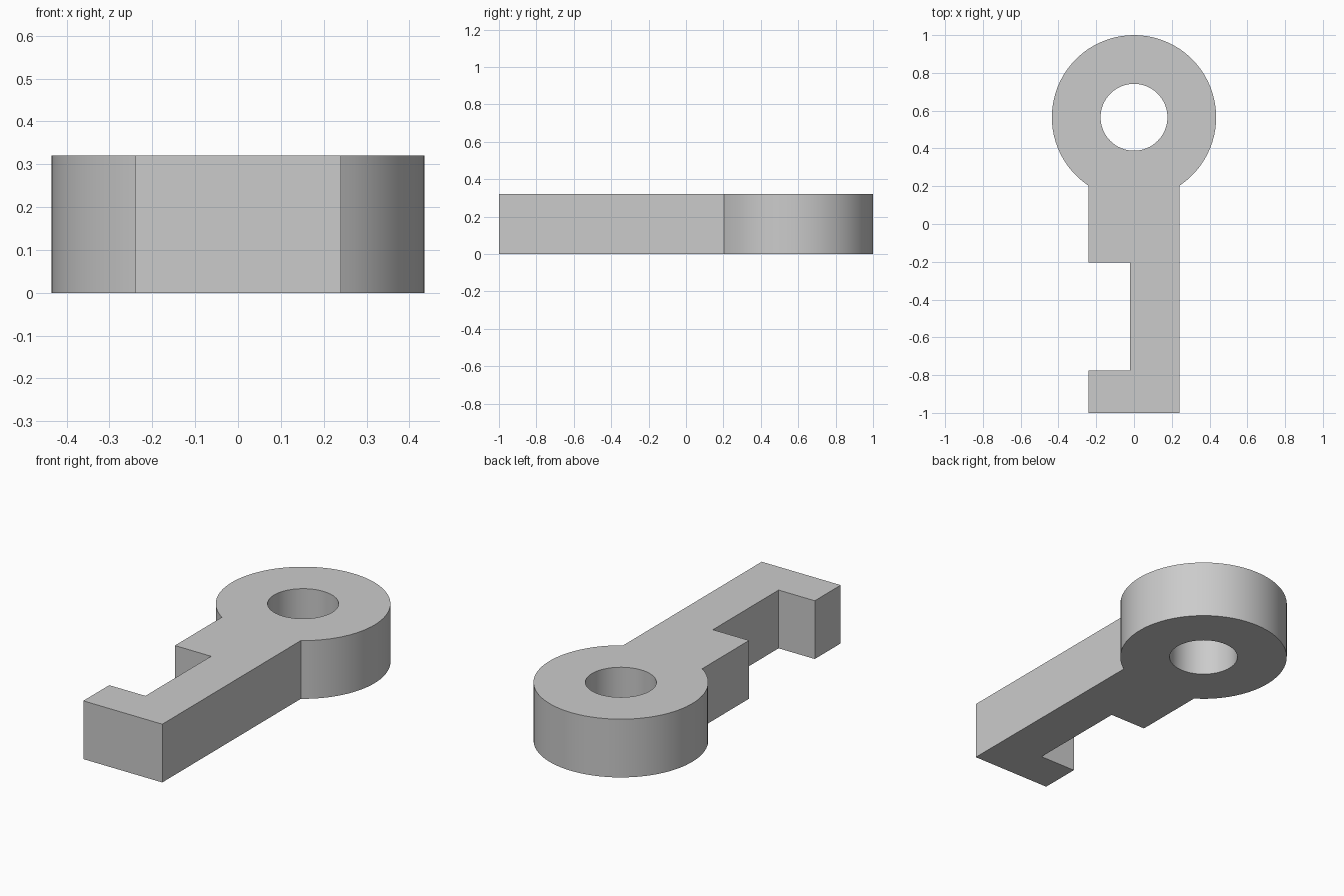
import bpy, bmesh, math
from mathutils import Vector

cube = bpy.data.objects.get("Cube")
if cube:
    bpy.data.objects.remove(cube, do_unlink=True)

HEIGHT = 0.32
HALF_WIDTH = 0.24
RING_Y, RING_R, HOLE_R = 0.565, 0.435, 0.177

grey = bpy.data.materials.new("plain grey")
grey.use_nodes = True
colour = (0.6, 0.6, 0.6, 1)
grey.diffuse_color = colour
grey.node_tree.nodes["Principled BSDF"].inputs["Base Color"].default_value = colour


def arc(radius, start, end, steps):
    """Points along an arc around the ring centre."""
    angles = [start + (end - start) * i / steps for i in range(steps + 1)]
    return [(radius * math.cos(a), RING_Y + radius * math.sin(a)) for a in angles]


def add_loop(bm, points):
    """Closed loop of edges on the ground plane."""
    verts = [bm.verts.new((x, y, 0)) for x, y in points]
    return [bm.edges.new((v, verts[i - 1])) for i, v in enumerate(verts)]


# Outline: round head that runs into the straight shank, notched on one side
neck = math.acos(HALF_WIDTH / RING_R)
outline = arc(RING_R, -neck, math.pi + neck, 60)
outline += [(-HALF_WIDTH, -0.205), (-0.02, -0.205),
            (-0.02, -0.775), (-HALF_WIDTH, -0.775),
            (-HALF_WIDTH, -1), (HALF_WIDTH, -1)]
hole = arc(HOLE_R, 0, math.tau, 64)[:-1]

# Fill the outline around the hole and raise it to full height
bm = bmesh.new()
edges = add_loop(bm, outline) + add_loop(bm, hole)
bmesh.ops.triangle_fill(bm, edges=edges, use_beauty=True, normal=Vector((0, 0, 1)))
raised = bmesh.ops.extrude_face_region(bm, geom=bm.faces[:], use_keep_orig=True)
top = [g for g in raised["geom"] if isinstance(g, bmesh.types.BMVert)]
bmesh.ops.translate(bm, verts=top, vec=(0, 0, HEIGHT))
bmesh.ops.recalc_face_normals(bm, faces=bm.faces[:])

mesh = bpy.data.meshes.new("notched_lever")
bm.to_mesh(mesh)
bm.free()
mesh.materials.append(grey)
lever = bpy.data.objects.new("notched_lever", mesh)
bpy.context.collection.objects.link(lever)

# Smooth round walls, sharp rims and corners
bpy.ops.object.select_all(action="DESELECT")
lever.select_set(True)
bpy.context.view_layer.objects.active = lever
bpy.ops.object.shade_smooth_by_angle(angle=math.radians(30))
